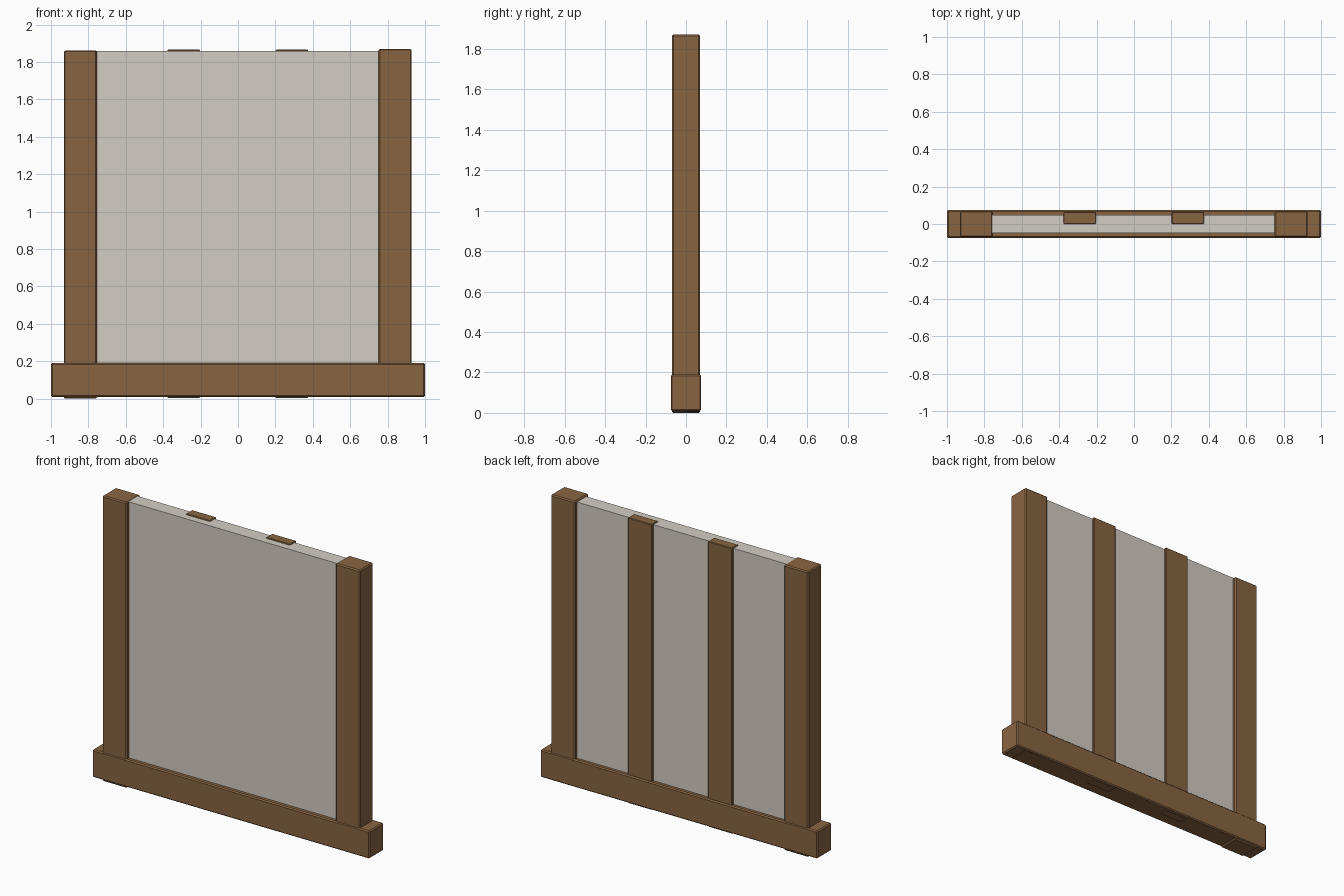
import bpy
import bmesh
from mathutils import Vector

if "Cube" in bpy.data.objects:
    bpy.data.objects.remove(bpy.data.objects["Cube"])


def material(name, color):
    mat = bpy.data.materials.new(name)
    mat.diffuse_color = (*color, 1)
    mat.use_nodes = True
    mat.node_tree.nodes["Principled BSDF"].inputs["Base Color"].default_value = mat.diffuse_color
    return mat


wood = material("wood", (0.25, 0.13, 0.055))
plaster = material("plaster", (0.65, 0.61, 0.54))


def box(name, lo, hi, mat, chamfer=0.0):
    """Box between two corners, optionally with chamfered edges."""
    lo, hi = Vector(lo), Vector(hi)
    bm = bmesh.new()
    bmesh.ops.create_cube(bm, size=1)
    bmesh.ops.scale(bm, vec=hi - lo, verts=bm.verts)
    bmesh.ops.translate(bm, vec=(lo + hi) / 2, verts=bm.verts)
    if chamfer:
        bmesh.ops.bevel(bm, geom=bm.edges[:], offset=chamfer, segments=1,
                        affect='EDGES', profile=0.5)
    mesh = bpy.data.meshes.new(name)
    bm.to_mesh(mesh)
    bm.free()
    mesh.materials.append(mat)
    obj = bpy.data.objects.new(name, mesh)
    bpy.context.collection.objects.link(obj)
    return obj


# Base beam
box("sill_beam", (-1, -0.075, 0.01), (1, 0.075, 0.19), wood, 0.007)

# Plaster infill
box("wall_panel", (-0.76, -0.047, 0.015), (0.76, 0.049, 1.86), plaster)

# End posts, slightly offset in height from each other
for name, x, z in (("left_post", -0.843, 0.0), ("right_post", 0.84, 0.008)):
    box(name, (x - 0.088, -0.07, z), (x + 0.088, 0.07, z + 1.862), wood, 0.007)

# Studs showing on the back of the panel
for name, x in (("left_stud", -0.29), ("right_stud", 0.288)):
    box(name, (x - 0.087, 0.0, 0.004), (x + 0.087, 0.065, 1.866), wood, 0.004)
